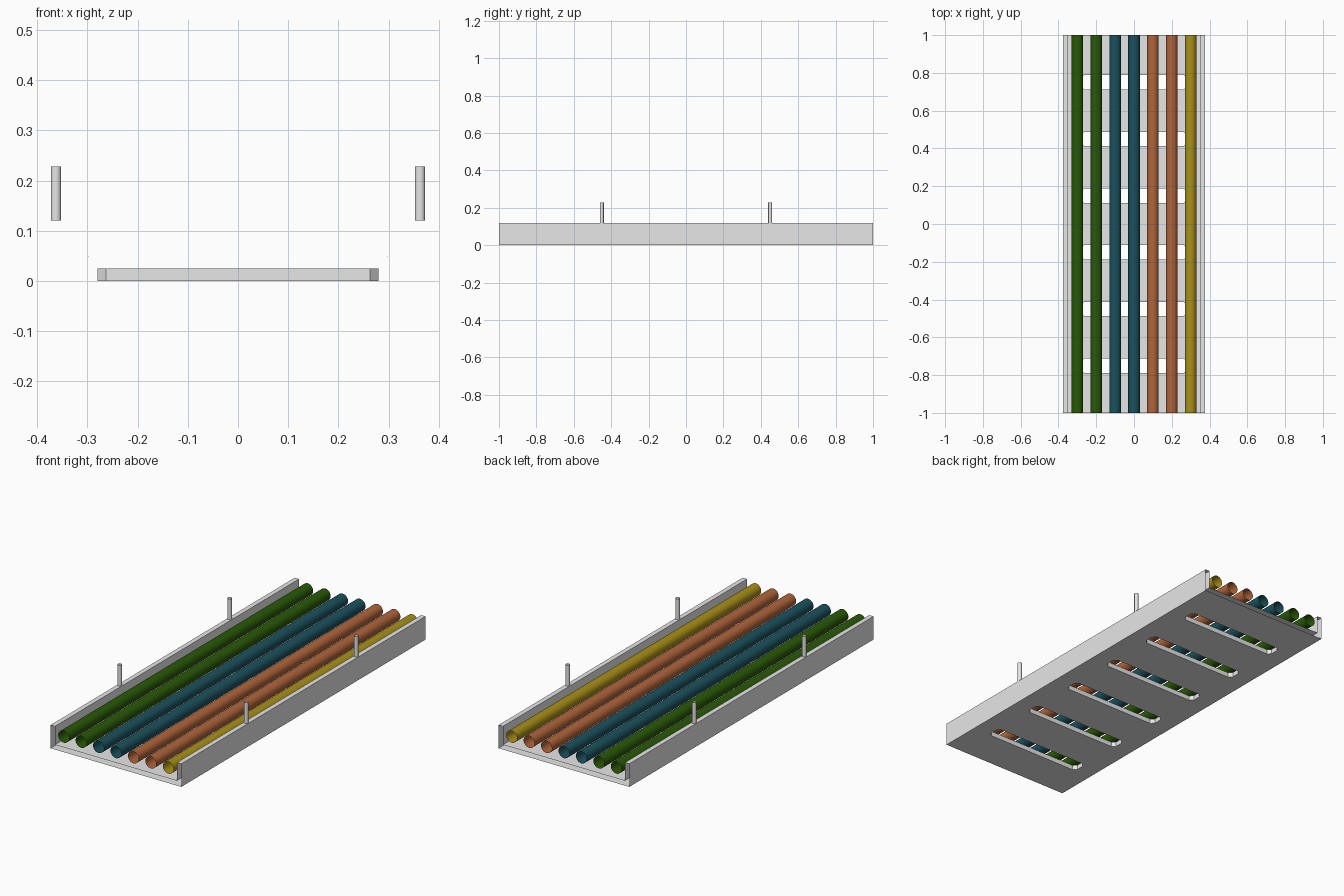
import bpy, bmesh
from math import pi
from mathutils import Matrix

if "Cube" in bpy.data.objects:
    bpy.data.objects.remove(bpy.data.objects["Cube"])

HALF_LEN, HALF_W, WALL_H, THICK = 1.0, 0.375, 0.12, 0.025


def material(name, rgb):
    m = bpy.data.materials.new(name)
    m.use_nodes = True
    color = (*rgb, 1)
    m.diffuse_color = color
    m.node_tree.nodes["Principled BSDF"].inputs["Base Color"].default_value = color
    return m


grey = material("tray_grey", (0.8, 0.8, 0.8))
green = material("pipe_green", (0.022, 0.1, 0.002))
teal = material("pipe_teal", (0.011, 0.083, 0.11))
copper = material("pipe_copper", (0.44, 0.13, 0.043))
yellow = material("pipe_yellow", (0.4, 0.28, 0.009))


def add_object(name, bm, mat):
    mesh = bpy.data.meshes.new(name)
    bm.to_mesh(mesh)
    bm.free()
    mesh.materials.append(mat)
    ob = bpy.data.objects.new(name, mesh)
    bpy.context.collection.objects.link(ob)
    return ob


def prism(bm, points, offset):
    """Extrude a closed outline into a solid."""
    face = bm.faces.new([bm.verts.new(p) for p in points])
    ext = bmesh.ops.extrude_face_region(bm, geom=[face])
    bmesh.ops.translate(bm, vec=offset,
                        verts=[v for v in ext["geom"] if isinstance(v, bmesh.types.BMVert)])
    bmesh.ops.recalc_face_normals(bm, faces=bm.faces)


def open_tube(name, radius, length, sides, matrix, mat):
    bm = bmesh.new()
    bmesh.ops.create_cone(bm, cap_ends=False, segments=sides, radius1=radius,
                          radius2=radius, depth=length, matrix=matrix)
    for f in bm.faces:
        f.smooth = True
    return add_object(name, bm, mat)


# U-shaped tray
inner = HALF_W - THICK
half = [(HALF_W, 0), (HALF_W, WALL_H), (inner, WALL_H), (inner, THICK)]
profile = half + [(-x, z) for x, z in reversed(half)]
bm = bmesh.new()
prism(bm, [(x, -HALF_LEN, z) for x, z in profile], (0, 2 * HALF_LEN, 0))
tray = add_object("tray", bm, grey)

# Six slots with clipped corners cut through the floor
sx, sy, c = 0.28, 0.038, 0.017
corner = [(sx, sy - c), (sx - c, sy)]
upper = corner + [(-x, y) for x, y in reversed(corner)]
outline = upper + [(-x, -y) for x, y in upper]
bm = bmesh.new()
for i in range(6):
    y0 = -0.75 + 0.3 * i
    prism(bm, [(x, y + y0, -0.02) for x, y in outline], (0, 0, 0.065))
cutter = add_object("slot_cutter", bm, grey)
cutter.hide_render = True

cut = tray.modifiers.new("slots", "BOOLEAN")
cut.operation = "DIFFERENCE"
cut.solver = "EXACT"
cut.object = cutter
bpy.context.view_layer.update()
cut_mesh = bpy.data.meshes.new_from_object(
    tray.evaluated_get(bpy.context.evaluated_depsgraph_get()))
tray.modifiers.clear()
tray.data = cut_mesh
bpy.data.objects.remove(cutter)

# The tray section is open at both ends
bm = bmesh.new()
bm.from_mesh(tray.data)
bm.normal_update()
ends = [f for f in bm.faces
        if abs(f.normal.y) > 0.9 and abs(f.calc_center_median().y) > 0.99]
bmesh.ops.delete(bm, geom=ends, context="FACES")
bm.to_mesh(tray.data)
bm.free()

# Seven open pipes running the length of the tray
along_y = Matrix.Rotation(pi / 2, 4, "X")
for i, mat in enumerate([green, green, teal, teal, copper, copper, yellow]):
    place = Matrix.Translation((-0.3 + 0.1 * i, 0, 0.08)) @ along_y
    open_tube(f"pipe_{i + 1}", 0.031, 2 * HALF_LEN, 32, place, mat)

# Four hanger rods standing on the side walls
rod_len = 0.108
for x, side in ((0.3625, "left"), (-0.3625, "right")):
    for y, end in ((-0.45, "front"), (0.45, "back")):
        place = Matrix.Translation((x, y, WALL_H + rod_len / 2))
        open_tube(f"hanger_rod_{end}_{side}", 0.0104, rod_len, 16, place, grey)
